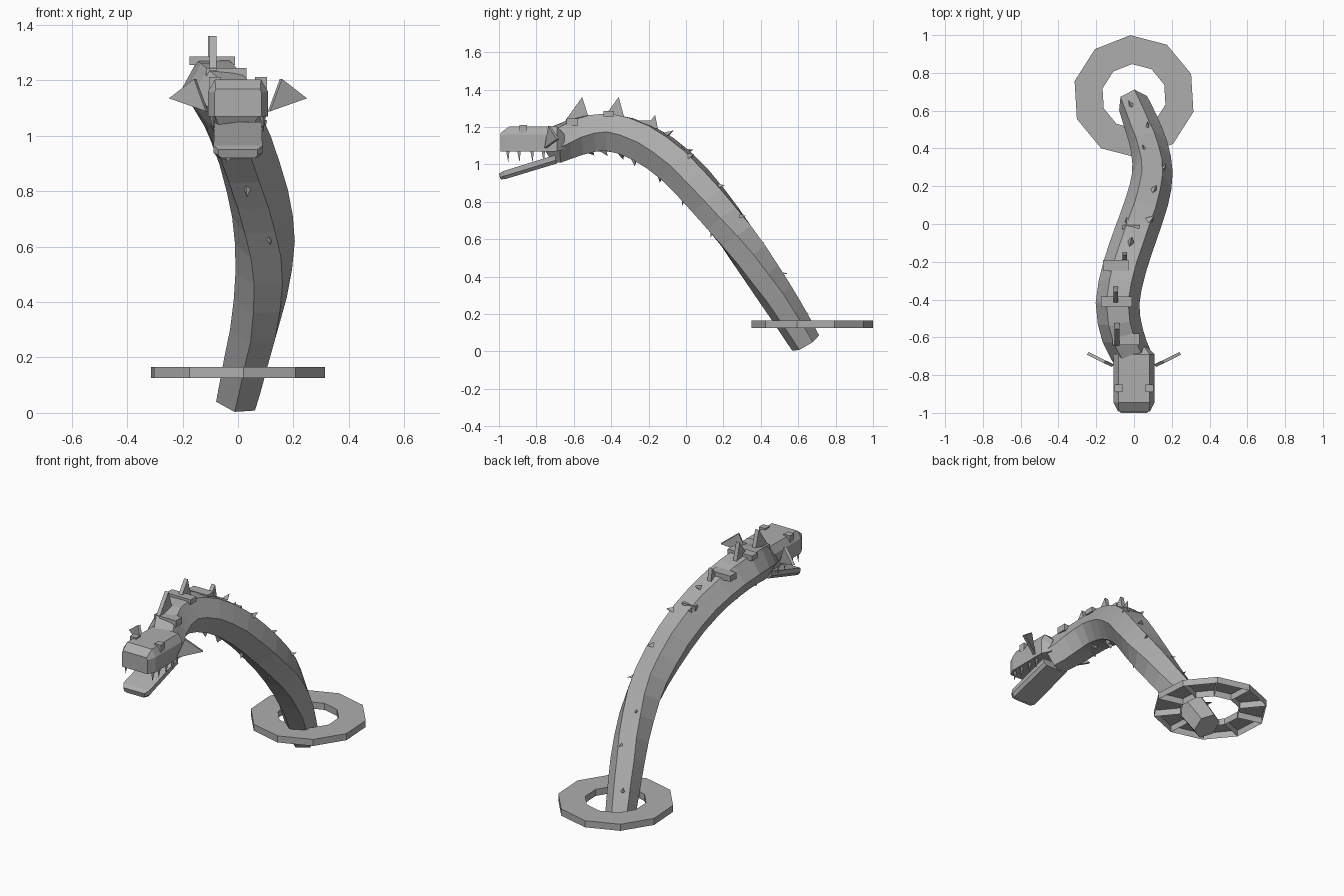
import bpy, bmesh, math
from mathutils import Vector

if "Cube" in bpy.data.objects:
    bpy.data.objects.remove(bpy.data.objects["Cube"])

stone = bpy.data.materials.new("grey")
stone.diffuse_color = (0.42, 0.42, 0.42, 1)
stone.use_nodes = True
stone.node_tree.nodes["Principled BSDF"].inputs["Base Color"].default_value = stone.diffuse_color


def make(name, verts, faces, closed=True):
    me = bpy.data.meshes.new(name)
    me.from_pydata([tuple(v) for v in verts], [], faces)
    if closed:
        bm = bmesh.new()
        bm.from_mesh(me)
        bmesh.ops.recalc_face_normals(bm, faces=bm.faces)
        bm.to_mesh(me)
        bm.free()
    me.materials.append(stone)
    ob = bpy.data.objects.new(name, me)
    bpy.context.collection.objects.link(ob)
    return ob


def loft(name, rings):
    """Skin a list of equal-length rings and cap both ends."""
    n = len(rings[0])
    faces = [(k * n + i, k * n + (i + 1) % n, (k + 1) * n + (i + 1) % n, (k + 1) * n + i)
             for k in range(len(rings) - 1) for i in range(n)]
    faces += [tuple(range(n)), tuple(range((len(rings) - 1) * n, len(rings) * n))]
    return make(name, [v for r in rings for v in r], faces)


def box(name, x, y, z):
    return loft(name, [[(x[0], b, z[0]), (x[1], b, z[0]), (x[1], b, z[1]), (x[0], b, z[1])] for b in y])


def plate(name, corners, offset):
    """Thin slab from a polygon, thickened equally to both sides."""
    o = Vector(offset)
    return loft(name, [[Vector(c) + s * o for c in corners] for s in (-1, 1)])


def spike(name, base, direction, side, width, height, lean):
    """Small three-sided thorn."""
    fwd = direction.cross(side)
    ring = [base + width * (math.cos(a) * side + math.sin(a) * fwd)
            for a in (math.pi / 2 + k * math.tau / 3 for k in range(3))]
    return make(name, ring + [base + direction * height + lean],
                [(0, 1, 2), (0, 1, 3), (1, 2, 3), (2, 0, 3)])


# Neck: S-curved path with a six-sided section
path = [Vector(p) for p in (
    (-.005, .64, .045), (.035, .54, .21), (.08, .41, .41), (.097, .27, .615), (.07, .125, .80),
    (.01, -.05, .99), (-.05, -.23, 1.115), (-.087, -.42, 1.172), (-.06, -.59, 1.145), (0, -.72, 1.09))]
radii = [.083, .092, .10, .108, .113, .115, .116, .116, .112, .10]
last = len(path) - 1


def centre(t):
    i = min(int(t), last - 1)
    f = t - i
    a, b, c, d = (path[max(0, min(last, j))] for j in (i - 1, i, i + 1, i + 2))
    return .5 * (2 * b + (c - a) * f + (2 * a - 5 * b + 4 * c - d) * f ** 2 + (3 * b - a - 3 * c + d) * f ** 3)


def frame(t):
    tan = (centre(min(t + .05, last)) - centre(max(t - .05, 0))).normalized()
    right = Vector((0, 0, 1)).cross(tan).normalized()
    i = min(int(t), last - 1)
    return centre(t), right, tan.cross(right), tan, radii[i] + (radii[i + 1] - radii[i]) * (t - i)


rings = []
for k in range(2 * last + 1):
    c, right, up, tan, r = frame(k / 2)
    roll = math.radians(6) * (1 - k / (2 * last))
    rings.append([c + r * (right * math.cos(a) + up * math.sin(a))
                  for a in (roll + j * math.pi / 3 for j in range(6))])
loft("neck", rings)

# Thorns along the back, flanks and belly: (path position, angle, width, height)
thorns = [(.75, 100, .014, .02), (1.8, 75, .012, .02), (3.3, 60, .016, .025), (4.1, 80, .02, .02),
          (4.9, 65, .026, .03), (5.1, 125, .022, .025), (5.6, 95, .02, .03), (2.6, 110, .01, .015),
          (4.4, 275, .014, .018), (5.2, 262, .028, .022), (6.0, 285, .024, .02), (6.5, 255, .026, .02),
          (7.1, 280, .026, .018), (7.6, 250, .026, .018), (3.4, 290, .012, .014)]
for t, angle, w, h in thorns:
    c, right, up, tan, r = frame(t)
    a = math.radians(angle)
    out = right * math.cos(a) + up * math.sin(a)
    spike("thorn", c + out * r * .88, out, tan.cross(out), w, h + .01, tan * -.02)

# Upright crest fins
for name, x, pts in (
        ("crest_front", -.09, ((-.645, 1.235), (-.52, 1.25), (-.555, 1.36))),
        ("crest_middle", -.097, ((-.44, 1.25), (-.33, 1.25), (-.36, 1.36))),
        ("crest_rear", -.05, ((-.215, 1.20), (-.15, 1.19), (-.165, 1.265)))):
    plate(name, [(x, y, z) for y, z in pts], (.012, 0, 0))

# Flat scale blocks across the back
box("scale_block_front", (-.115, .03), (-.64, -.58), (1.205, 1.245))
box("scale_block_middle", (-.175, -.01), (-.44, -.385), (1.255, 1.285))
box("scale_block_rear", (-.165, -.03), (-.25, -.19), (1.20, 1.235))
box("scale_block_small", (-.06, .03), (-.06, -.005), (1.065, 1.093))


# Head: chamfered block with sloped snout and tapered nape
def section(y, w, top_w, z0, z1, z2):
    return [(-w, y, z0), (w, y, z0), (w, y, z1), (top_w, y, z2), (-top_w, y, z2), (-w, y, z1)]


loft("head", [section(-.992, .085, .08, 1.07, 1.155, 1.168), section(-.945, .108, .083, 1.07, 1.16, 1.203),
              section(-.69, .108, .083, 1.07, 1.16, 1.203), section(-.65, .07, .055, 1.08, 1.12, 1.16)])

# Lower jaw: hinged open, bevelled lips
jaw = [((-.70, 1.05), .085, (-.69, 1.005), .07), ((-.975, .965), .088, (-.965, .922), .074),
       ((-1.0, .95), .07, (-.99, .92), .06)]
loft("jaw", [[(-b, q[0], q[1]), (b, q[0], q[1]), (a, (p[0] + q[0]) / 2, (p[1] + q[1]) / 2 - .005),
              (a, *p), (-a, *p), (-a, (p[0] + q[0]) / 2, (p[1] + q[1]) / 2 - .005)] for p, a, q, b in jaw])

for s, side in ((-1, "left"), (1, "right")):
    # Brow blocks, ear fins and fangs, one set per side
    box(side + "_eye", (s * .062, s * .104), (-.89, -.85), (1.168, 1.212))
    plate(side + "_ear", [(s * .112, -.75, 1.088), (s * .155, -.73, 1.205), (s * .245, -.685, 1.135)],
          (s * .004, -.007, 0))
    for y in (-.95, -.89, -.82, -.76):
        spike(side + "_fang", Vector((s * .09, y, 1.075)), Vector((0, 0, -1)), Vector((1, 0, 0)),
              .013, .065, Vector((0, 0, 0)))

# Ring collar: ten-sided, hollow below, with radial ribs
n, verts, faces = 10, [], []
for k in range(n):
    a = math.radians(93.5 + 36 * k)
    for r, z in ((.172, .165), (.325, .165), (.325, .125), (.172, .125)):
        verts.append((r * math.cos(a), .675 + r * math.sin(a), z))
    i, j = 4 * k, 4 * ((k + 1) % n)
    faces += [(i, i + 1, j + 1, j), (i + 1, i + 2, j + 2, j + 1), (i + 3, i, j, j + 3),
              (i, i + 3, i + 2, i + 1)]
make("ring_collar", verts, faces, closed=False)
